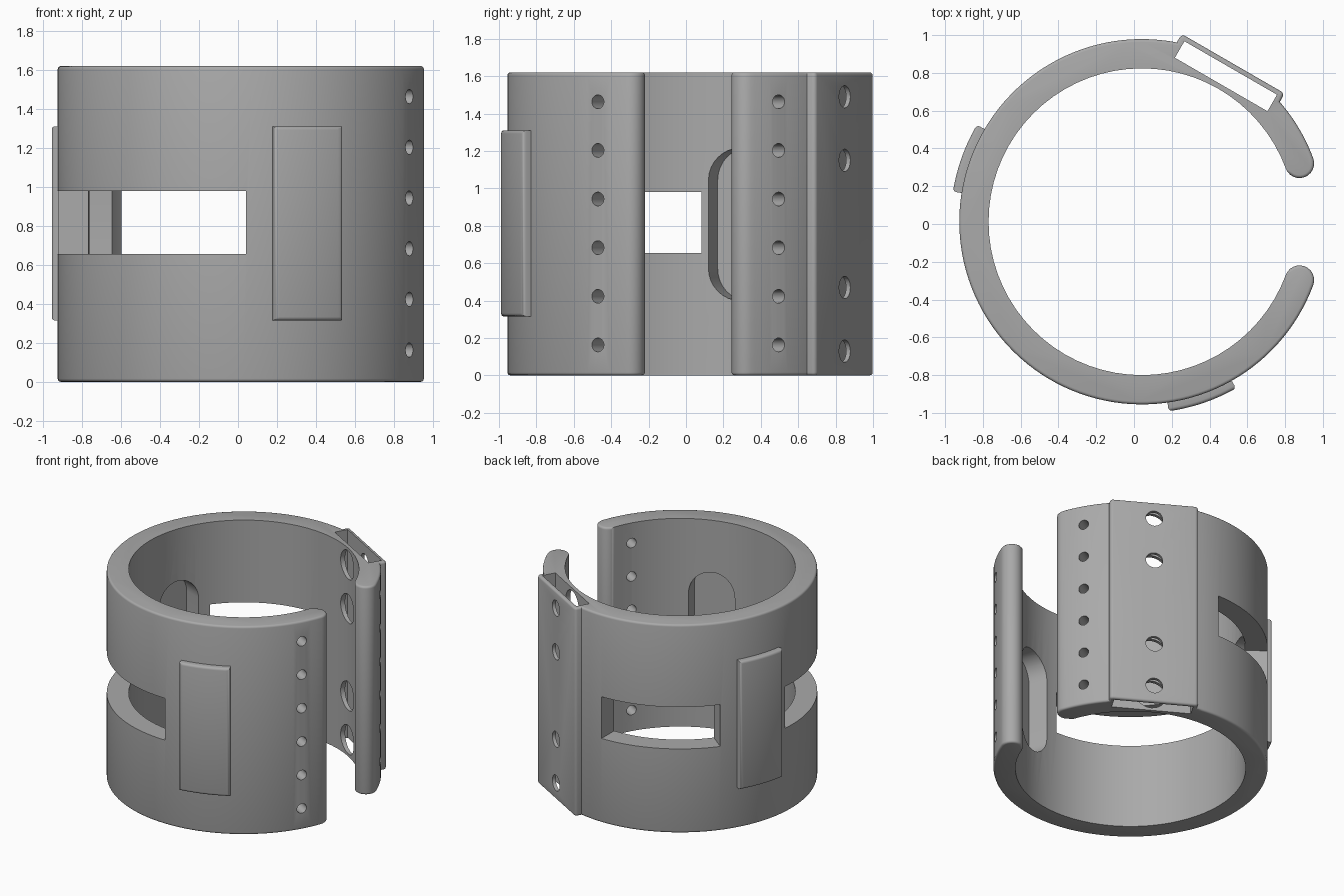
import bpy, bmesh, math
from mathutils import Matrix, Vector

if "Cube" in bpy.data.objects:
    bpy.data.objects.remove(bpy.data.objects["Cube"])

CENTRE = Vector((0.042, 0.012, 0))
R_OUT, R_IN, HEIGHT = 0.967, 0.812, 1.62
R_MID, R_CAP = (R_OUT + R_IN) / 2, (R_OUT - R_IN) / 2
GAP = 20.3                      # half opening, degrees
HOUSING, HALF_W, FACE = 60, 0.315, 0.966
PADS = (-71.25, 160.25)

grey = bpy.data.materials.new("plain grey")
grey.use_nodes = True
colour = (0.40, 0.40, 0.40, 1)
grey.diffuse_color = colour
grey.node_tree.nodes["Principled BSDF"].inputs["Base Color"].default_value = colour


def polar(r, deg):
    a = math.radians(deg)
    return Vector((r * math.cos(a), r * math.sin(a), 0))


def arc(r, a, b, n):
    return [polar(r, a + (b - a) * i / n) for i in range(n + 1)]


def prism(name, points, push, matrix=None, bevel=0, rule=None):
    """Extrude a closed outline along push; bevel the edges picked by rule."""
    bm = bmesh.new()
    face = bm.faces.new([bm.verts.new(p) for p in points])
    new = bmesh.ops.extrude_face_region(bm, geom=[face], use_keep_orig=True)["geom"]
    bmesh.ops.translate(bm, vec=push, verts=[g for g in new if isinstance(g, bmesh.types.BMVert)])
    bmesh.ops.recalc_face_normals(bm, faces=bm.faces)
    if bevel:
        edges = [e for e in bm.edges if rule(e)]
        bmesh.ops.bevel(bm, geom=edges, offset=bevel, segments=3, profile=0.5,
                        affect="EDGES", clamp_overlap=False)
    bm.transform(Matrix.Translation(CENTRE) @ (matrix or Matrix()))
    mesh = bpy.data.meshes.new(name)
    bm.to_mesh(mesh)
    bm.free()
    obj = bpy.data.objects.new(name, mesh)
    bpy.context.collection.objects.link(obj)
    mesh.materials.append(grey)
    return obj


def facing(deg):
    """Local x points outward at this angle, y along the wall, z up."""
    return Matrix.Rotation(math.radians(deg), 4, "Z")


def capsule(x0, r, z0, z1, n=16):
    pts = []
    for zc, start in ((z1 - r, 0), (z0 + r, 180)):
        for p in arc(r, start, start + 180, n):
            pts.append(Vector((x0, p.x, zc + p.y)))
    return pts


def bore(deg, z, r, x0, x1):
    pts = [Vector((x0, p.x, z + p.y)) for p in arc(r, 0, 360, 24)[:-1]]
    return prism("bore_cutter", pts, Vector((x1 - x0, 0, 0)), facing(deg))


def sector(name, a, b, r0, r1, z0, z1, n, **kw):
    pts = arc(r0, a, b, n) + arc(r1, b, a, n)
    return prism(name, [p + Vector((0, 0, z0)) for p in pts], Vector((0, 0, z1 - z0)), **kw)


# Band outline: rounded ends, flat housing bulge, plain inner wall
half = math.degrees(math.asin(HALF_W / R_OUT))
turn = facing(HOUSING)
CORNER = 0.022
bulge = []
for side in (-1, 1):
    c = Vector((FACE - CORNER, side * (HALF_W - CORNER), 0))
    a, b = (-90, 0) if side < 0 else (0, 90)
    bulge += [turn @ (c + p) for p in arc(CORNER, a, b, 4)]
outline = arc(R_OUT, GAP, HOUSING - half, 16) + bulge
outline += arc(R_OUT, HOUSING + half, 360 - GAP, 96)
cap_end, cap_start = polar(R_MID, 360 - GAP), polar(R_MID, GAP)
outline += [cap_end + p for p in arc(R_CAP, -GAP, 180 - GAP, 12)[1:-1]]
outline += arc(R_IN, 360 - GAP, GAP, 64)
outline += [cap_start + p for p in arc(R_CAP, GAP + 180, GAP + 360, 12)[1:-1]]


def outer_rim(e):
    a, b = (v.co for v in e.verts)
    return abs(a.z - b.z) < 0.001 and ((a + b) / 2).xy.length > R_IN + 0.005


band = prism("band", outline, Vector((0, 0, HEIGHT)), bevel=0.016, rule=outer_rim)

# Openings: side windows, inner pockets, strap channel and bores
cutters = [sector("window_cutter", a, b, 0.7, 1.1, 0.655, 0.98, 32)
           for a, b in ((90, 142), (175, 270))]
cutters += [prism("pocket_cutter", capsule(0.7, 0.17, 0.4, 1.215), Vector((0.24, 0, 0)), facing(d))
            for d in PADS]
channel = [Vector((x, y, -0.1)) for x, y in
           ((0.839, -0.283), (0.94, -0.283), (0.94, 0.283), (0.839, 0.283))]
cutters.append(prism("channel_cutter", channel, Vector((0, 0, HEIGHT + 0.2)), turn))
for z in (0.13, 0.47, 1.15, 1.49):
    cutters.append(bore(HOUSING, z, 0.06, 0.87, 1.1))
    cutters.append(bore(HOUSING, z, 0.11, 0.7, 0.89))
for i in range(6):
    for d in (-30, 30):
        cutters.append(bore(d, 0.163 + i * 0.26, 0.037, 0.7, 1.1))

for c in cutters:
    c.hide_render = True
    mod = band.modifiers.new("cut", "BOOLEAN")
    mod.operation, mod.solver, mod.object = "DIFFERENCE", "EXACT", c
bpy.context.view_layer.update()
graph = bpy.context.evaluated_depsgraph_get()
cut_mesh = bpy.data.meshes.new_from_object(band.evaluated_get(graph))
band.modifiers.clear()
band.data = cut_mesh
for c in cutters:
    bpy.data.objects.remove(c)


# Raised pads on the outside
def pad_edge(e):
    return min(v.co.xy.length for v in e.verts) > 0.98 and e.calc_face_angle(0) > 0.5


pads = [sector(name, d - 10.7, d + 10.7, 0.96, 1.013, 0.315, 1.31, 12, bevel=0.018, rule=pad_edge)
        for name, d in zip(("front_pad", "side_pad"), PADS)]

# Smooth walls with crisp edges
bpy.ops.object.select_all(action="DESELECT")
for obj in [band] + pads:
    obj.select_set(True)
bpy.context.view_layer.objects.active = band
bpy.ops.object.shade_smooth_by_angle(angle=math.radians(35))
